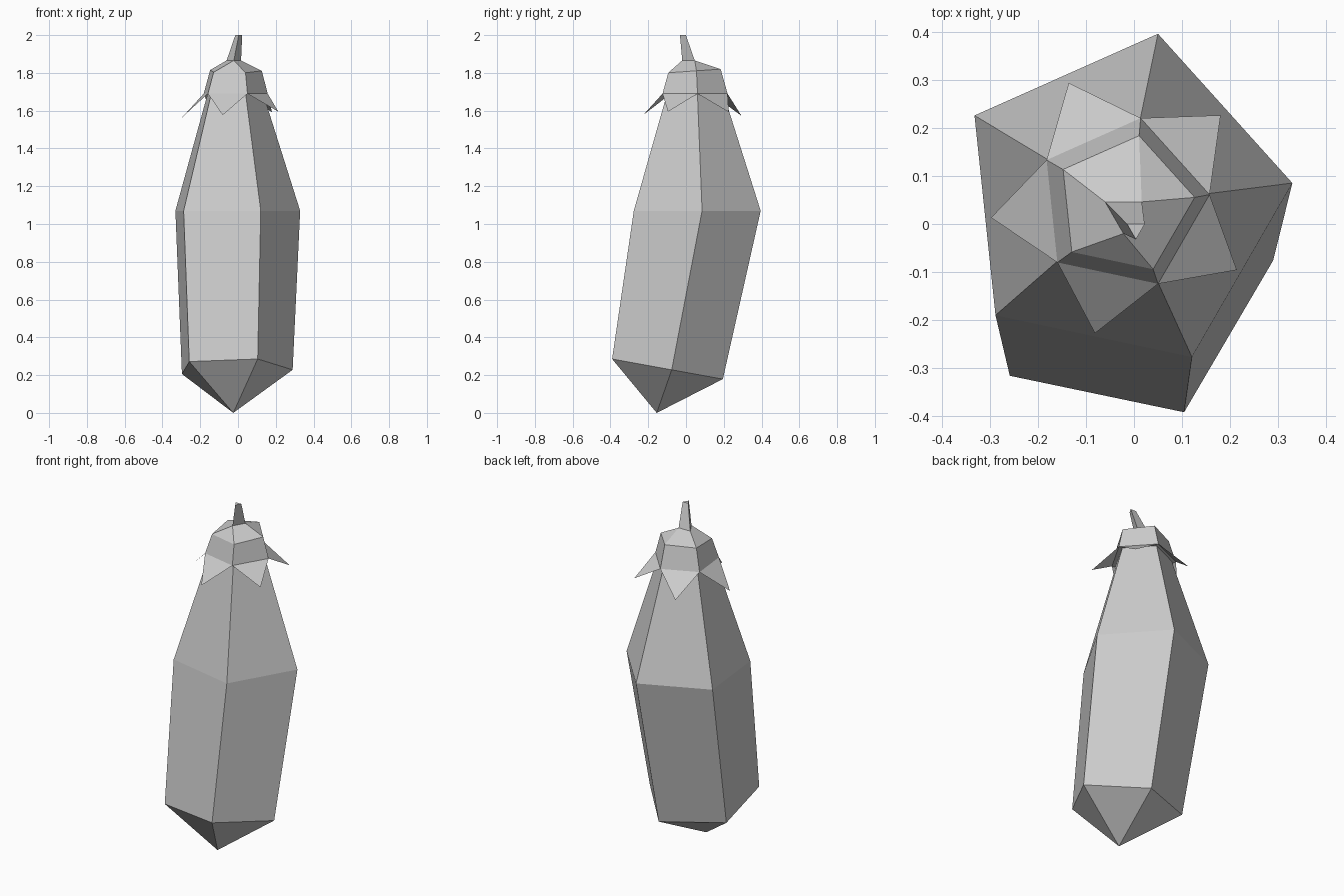
import bpy, math
from mathutils import Vector, Euler

cube = bpy.data.objects.get("Cube")
if cube:
    bpy.data.objects.remove(cube, do_unlink=True)

grey = bpy.data.materials.new("plain_grey")
grey.use_nodes = True
colour = (0.6, 0.6, 0.6, 1)
grey.diffuse_color = colour
grey.node_tree.nodes["Principled BSDF"].inputs["Base Color"].default_value = colour


def ring(centre, radius, sides, start, tilt_x=0, tilt_y=0):
    """Regular polygon, tilted about the x and y axes (degrees)."""
    turn = Euler((math.radians(tilt_x), math.radians(tilt_y), 0)).to_matrix()
    points = []
    for i in range(sides):
        a = math.radians(start + 360 * i / sides)
        points.append(Vector(centre) + turn @ Vector((math.cos(a), math.sin(a), 0)) * radius)
    return points


def bridge(lower, upper, n):
    """Quads between two rings whose first indices are lower and upper."""
    return [(lower + i, lower + (i + 1) % n, upper + (i + 1) % n, upper + i) for i in range(n)]


def build(name, verts, faces):
    mesh = bpy.data.meshes.new(name)
    mesh.from_pydata(verts, [], faces)
    mesh.materials.append(grey)
    obj = bpy.data.objects.new(name, mesh)
    bpy.context.collection.objects.link(obj)
    return obj


# Five-sided fruit body, leaning, with a pointed bottom
body = ring((-0.024, -0.108, 0.234), 0.315, 5, 78, tilt_x=-10.3)
body += ring((-0.024, 0.048, 1.07), 0.355, 5, 78)
body += ring((-0.024, 0.044, 1.69), 0.158, 5, 78)
body.append(Vector((-0.025, -0.155, 0)))
tip = [((i + 1) % 5, i, 15) for i in range(5)]
build("fruit_body", body, bridge(0, 5, 5) + bridge(5, 10, 5) + tip + [tuple(range(10, 15))])

# Cap: skirt ring, shoulder ring, closing to the triangular stem root
cap = ring((-0.024, 0.042, 1.69), 0.182, 5, 78)
cap += ring((-0.02, 0.04, 1.81), 0.147, 5, 78, tilt_x=4)
root = ring((-0.022, 0.024, 1.866), 0.044, 3, 30)
crown = [(5, 6, 11, 10), (6, 7, 12, 11), (7, 8, 12), (8, 9, 10, 12), (9, 5, 10)]
build("cap", cap + root, bridge(0, 5, 5) + crown + [(4, 3, 2, 1, 0)])

# Pointed leaves flaring out from the skirt of the cap
tips = ring((-0.024, 0.042, 1.58), 0.275, 5, 114, tilt_y=-3.5)
for i in range(5):
    build(f"leaf_{i + 1}", [cap[i], tips[i], cap[(i + 1) % 5]], [(0, 1, 2)])

# Three-sided tapered stem
stem = root + ring((0.004, -0.011, 2.0), 0.021, 3, 30)
build("stem", stem, bridge(0, 3, 3) + [(3, 4, 5)])
